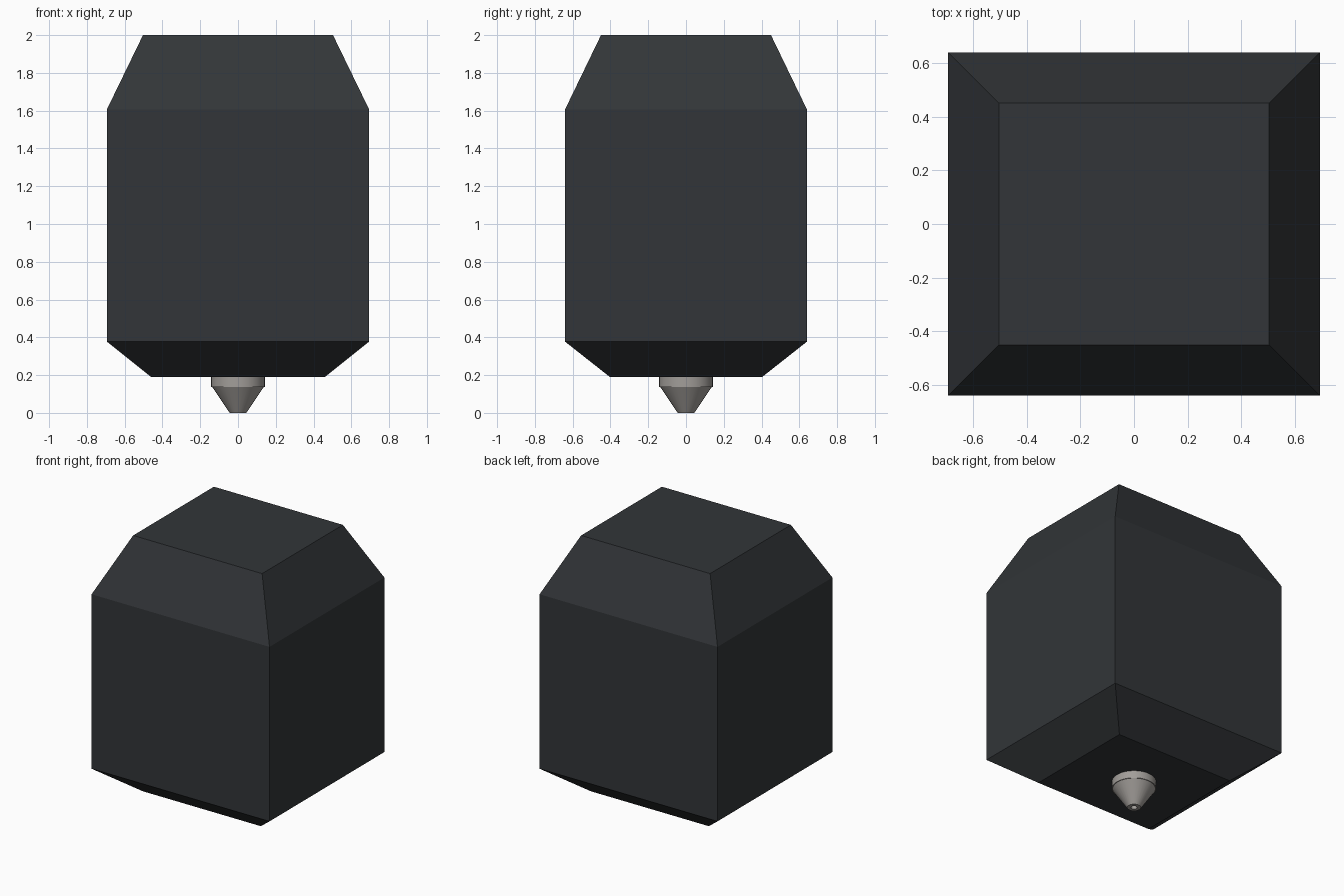
import bpy, bmesh, math

if "Cube" in bpy.data.objects:
    bpy.data.objects.remove(bpy.data.objects["Cube"])


def make_object(name, bm, color):
    bmesh.ops.recalc_face_normals(bm, faces=bm.faces)
    mesh = bpy.data.meshes.new(name)
    bm.to_mesh(mesh)
    bm.free()
    obj = bpy.data.objects.new(name, mesh)
    bpy.context.collection.objects.link(obj)
    mat = bpy.data.materials.new(name + "_material")
    mat.diffuse_color = (*color, 1)
    mat.use_nodes = True
    mat.node_tree.nodes["Principled BSDF"].inputs["Base Color"].default_value = mat.diffuse_color
    mesh.materials.append(mat)
    return obj


def bridge(bm, a, b):
    n = len(a)
    for i in range(n):
        j = (i + 1) % n
        bm.faces.new((a[i], a[j], b[j], b[i]))


# Housing: stacked rectangles (half width, half depth, height)
bm = bmesh.new()
levels = [(0.46, 0.403, 0.19), (0.694, 0.64, 0.377),
          (0.694, 0.64, 1.607), (0.503, 0.45, 2.0)]
rings = [[bm.verts.new((sx * x, sy * y, z))
          for sx, sy in ((-1, -1), (1, -1), (1, 1), (-1, 1))]
         for x, y, z in levels]
for a, b in zip(rings, rings[1:]):
    bridge(bm, a, b)
bm.faces.new(rings[0])
bm.faces.new(rings[-1])
make_object("housing", bm, (0.032, 0.036, 0.04))

# Nozzle: turned profile (radius, height) with a small bore in the tip
bm = bmesh.new()
profile = [(0.02, 0.19), (0.02, 0.0), (0.044, 0.0), (0.137, 0.138),
           (0.142, 0.138), (0.142, 0.19)]
segments = 32
rings = [[bm.verts.new((r * math.cos(k * math.tau / segments),
                        r * math.sin(k * math.tau / segments), z))
          for k in range(segments)] for r, z in profile]
for a, b in zip(rings, rings[1:] + rings[:1]):
    bridge(bm, a, b)
nozzle = make_object("nozzle", bm, (0.36, 0.34, 0.32))
bpy.context.view_layer.objects.active = nozzle
nozzle.select_set(True)
bpy.ops.object.shade_smooth_by_angle(angle=math.radians(30))
